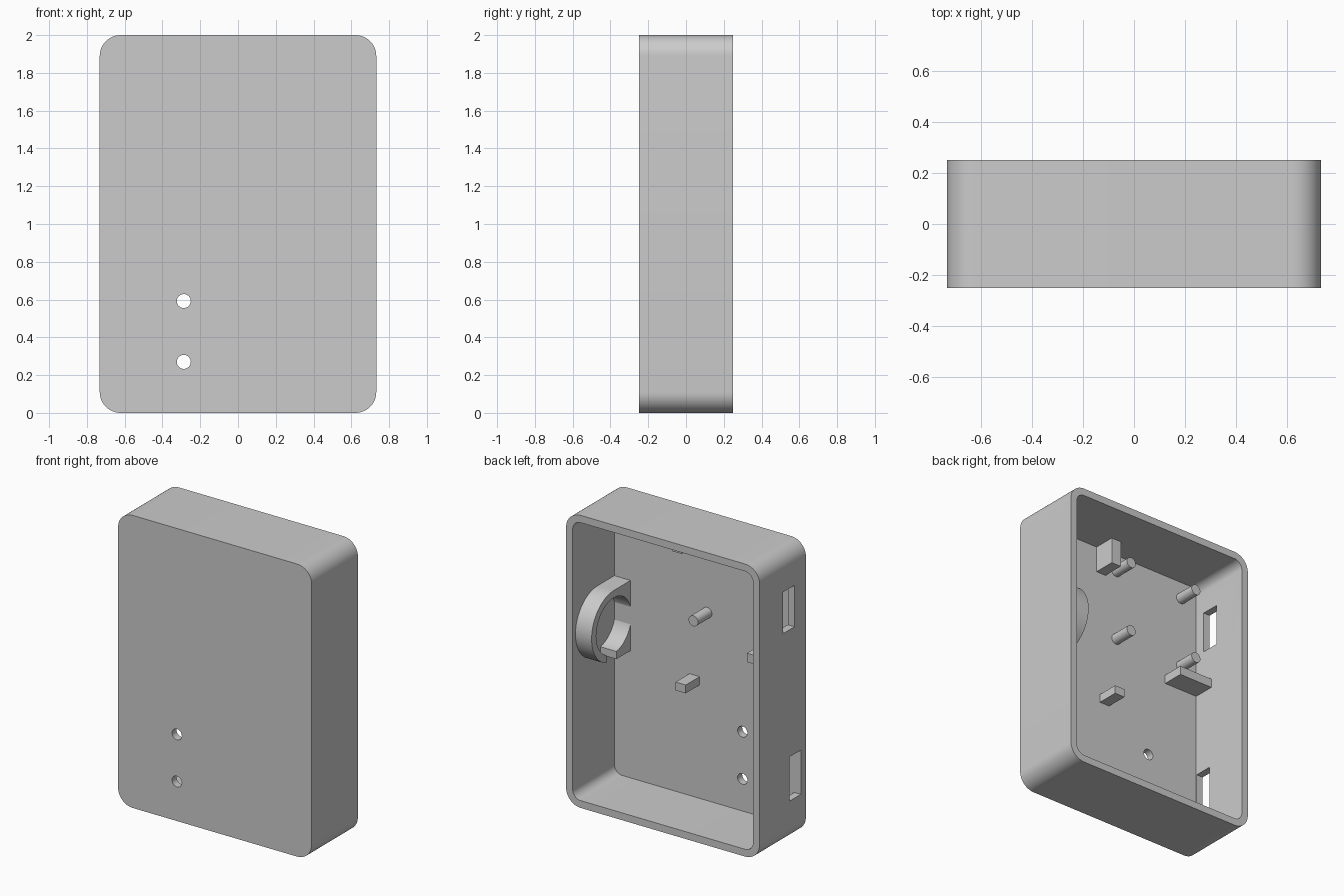
import bpy, bmesh
from math import sin, cos, pi
from mathutils import Vector

cube = bpy.data.objects.get("Cube")
if cube:
    bpy.data.objects.remove(cube, do_unlink=True)

W, D, H = 0.732, 0.25, 2.0      # half width, half depth, height
WALL, RADIUS = 0.05, 0.11
FLOOR = WALL - D                # inner face of the front panel
TIP = -0.05                     # free end of the posts

grey = bpy.data.materials.new("plain_grey")
grey.use_nodes = True
grey.diffuse_color = (0.6, 0.6, 0.6, 1)
grey.node_tree.nodes["Principled BSDF"].inputs["Base Color"].default_value = grey.diffuse_color


def arc(cx, cz, r, start, end, steps):
    return [(cx + r * cos(start + (end - start) * i / steps),
             cz + r * sin(start + (end - start) * i / steps)) for i in range(steps + 1)]


def circle(cx, cz, r, steps=32):
    return arc(cx, cz, r, 0, 2 * pi, steps)[:-1]


def rounded_rect(hw, z0, z1, r):
    corners = [(hw - r, z1 - r), (r - hw, z1 - r), (r - hw, z0 + r), (hw - r, z0 + r)]
    return [p for i, (x, z) in enumerate(corners)
            for p in arc(x, z, r, i * pi / 2, (i + 1) * pi / 2, 12)]


def rect(a0, a1, z0, z1):
    return [(a0, z0), (a1, z0), (a1, z1), (a0, z1)]


def prism(name, outline, axis, start, end):
    """Extrude an upright outline along X (outline is y, z) or Y (outline is x, z)."""
    bm = bmesh.new()
    place = (lambda a, z: (start, a, z)) if axis == "X" else (lambda a, z: (a, start, z))
    face = bm.faces.new([bm.verts.new(place(a, z)) for a, z in outline])
    ext = bmesh.ops.extrude_face_region(bm, geom=[face])
    shift = Vector((end - start, 0, 0)) if axis == "X" else Vector((0, end - start, 0))
    bmesh.ops.translate(bm, vec=shift, verts=[v for v in ext["geom"] if isinstance(v, bmesh.types.BMVert)])
    bmesh.ops.recalc_face_normals(bm, faces=bm.faces)
    mesh = bpy.data.meshes.new(name)
    bm.to_mesh(mesh)
    bm.free()
    mesh.materials.append(grey)
    obj = bpy.data.objects.new(name, mesh)
    bpy.context.collection.objects.link(obj)
    return obj


def activate(obj):
    bpy.ops.object.select_all(action="DESELECT")
    obj.select_set(True)
    bpy.context.view_layer.objects.active = obj


def cut(obj, *cutters):
    activate(obj)
    for cutter in cutters:
        mod = obj.modifiers.new("cut", "BOOLEAN")
        mod.operation, mod.solver, mod.object = "DIFFERENCE", "EXACT", cutter
        bpy.ops.object.modifier_apply(modifier=mod.name)
        bpy.data.objects.remove(cutter, do_unlink=True)


def smooth(obj):
    activate(obj)
    bpy.ops.object.shade_smooth_by_angle(angle=pi / 6)


# Case: rounded tray, open at the back, with two side slots and two front holes
case = prism("case", rounded_rect(W, 0, H, RADIUS), "Y", -D, D)
cut(case,
    prism("cavity", rounded_rect(W - WALL, WALL, H - WALL, RADIUS - WALL), "Y", FLOOR, D + 0.1),
    prism("upper_slot", rect(-0.126, 0, 1.457, 1.74), "X", -0.8, -0.6),
    prism("lower_slot", rect(-0.195, -0.07, 0.285, 0.587), "X", -0.8, -0.6),
    *[prism("front_hole", circle(-0.287, z, 0.037), "Y", -0.3, -0.1) for z in (0.27, 0.592)])
smooth(case)

# Round posts for a board
for side, x in (("left", -0.02), ("right", -0.555)):
    for level, z in (("lower", 1.335), ("upper", 1.83)):
        smooth(prism(f"{level}_{side}_post", circle(x, z, 0.036), "Y", FLOOR - 0.02, TIP))

# Square supports
prism("upper_block", rect(0.067, 0.142, 1.77, H - WALL + 0.01), "Y", FLOOR - 0.02, TIP)
prism("lower_block", rect(0.037, 0.114, 0.825, 0.882), "Y", FLOOR - 0.02, TIP)
prism("side_shelf", rect(0.01 - W + WALL - 0.02, -0.426, 1.163, 1.224), "Y", FLOOR - 0.02, TIP)

# Ring holder on the left wall: arch standing on the panel, bored out, with a gap below
cy, cz, outer, inner = -0.02, 1.16, 0.24, 0.19
base = FLOOR - 0.02
arch = [(base, cz - outer)] + arc(cy, cz, outer, -pi / 2, pi / 2, 32) + [(base, cz + outer)]
holder = prism("ring_holder", arch, "X", 0.56, W - WALL + 0.02)
cut(holder,
    prism("bore", circle(cy, cz, inner, 64), "X", 0.5, 0.8),
    prism("gap", rect(-0.048, 0.06, 0.8, cz), "X", 0.5, 0.8))
smooth(holder)
